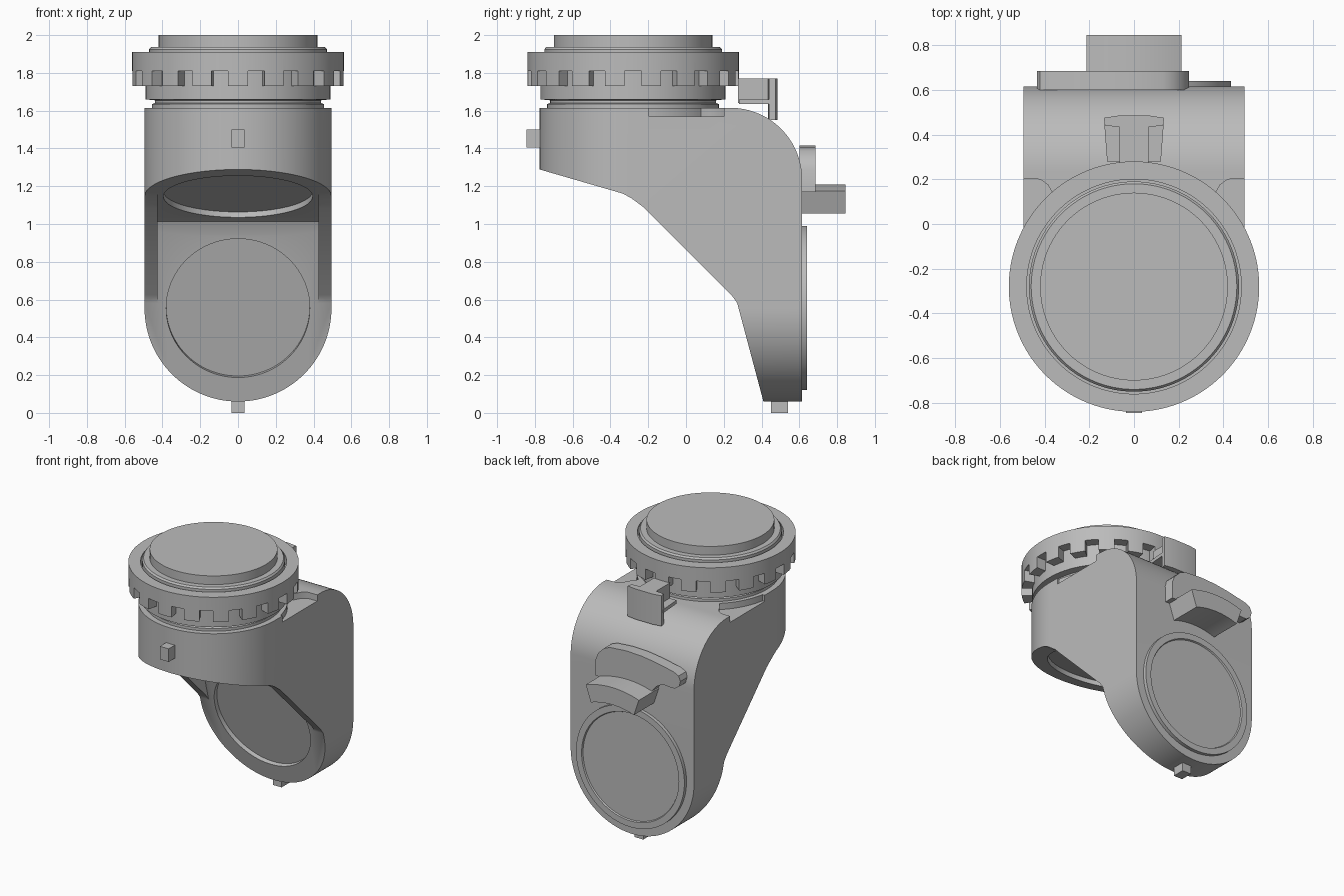
import bpy, bmesh
from math import sin, cos, pi, radians
from mathutils import Vector, Matrix

old = bpy.data.objects.get("Cube")
if old:
    bpy.data.objects.remove(old, do_unlink=True)

grey = bpy.data.materials.new("plain grey")
grey.use_nodes = True
COLOR = (0.5, 0.5, 0.5, 1)
grey.diffuse_color = COLOR
grey.node_tree.nodes["Principled BSDF"].inputs["Base Color"].default_value = COLOR

NECK_Y = -0.28    # vertical pipe axis
PORT_Z = 0.555    # horizontal pipe axis
R = 0.495         # body radius


def finish(name, bm):
    bmesh.ops.recalc_face_normals(bm, faces=bm.faces)
    mesh = bpy.data.meshes.new(name)
    bm.to_mesh(mesh)
    bm.free()
    mesh.materials.append(grey)
    ob = bpy.data.objects.new(name, mesh)
    bpy.context.collection.objects.link(ob)
    return ob


def prism(name, pts, axis, lo, hi):
    """Extrude a flat outline along x (y,z), y (x,z) or z (x,y)."""
    place = {"x": lambda p, d: (d, p[0], p[1]),
             "y": lambda p, d: (p[0], d, p[1]),
             "z": lambda p, d: (p[0], p[1], d)}[axis]
    bm = bmesh.new()
    a = [bm.verts.new(place(p, lo)) for p in pts]
    b = [bm.verts.new(place(p, hi)) for p in pts]
    bm.faces.new(a)
    bm.faces.new(b[::-1])
    for i in range(len(pts)):
        j = (i + 1) % len(pts)
        bm.faces.new((a[i], a[j], b[j], b[i]))
    return finish(name, bm)


def box(name, lo, hi):
    pts = [(lo[0], lo[1]), (hi[0], lo[1]), (hi[0], hi[1]), (lo[0], hi[1])]
    return prism(name, pts, "z", lo[2], hi[2])


def lathe(name, profile, origin, direction, steps=96):
    """Spin a (radius, height) profile round an axis."""
    bm = bmesh.new()
    vs = [bm.verts.new((r, 0, h)) for r, h in profile]
    es = [bm.edges.new(e) for e in zip(vs, vs[1:])]
    bmesh.ops.spin(bm, geom=vs + es, cent=(0, 0, 0), axis=(0, 0, 1),
                   angle=2 * pi, steps=steps, use_merge=True)
    bmesh.ops.remove_doubles(bm, verts=bm.verts, dist=1e-5)
    turn = Vector((0, 0, 1)).rotation_difference(Vector(direction)).to_matrix().to_4x4()
    bm.transform(Matrix.Translation(origin) @ turn)
    return finish(name, bm)


def arc(cx, cy, r, a0, a1, n):
    angles = [radians(a0 + (a1 - a0) * i / n) for i in range(n + 1)]
    return [(cx + r * cos(a), cy + r * sin(a)) for a in angles]


def boolean(ob, other, op):
    mod = ob.modifiers.new(op, "BOOLEAN")
    mod.operation = op
    mod.solver = "EXACT"
    mod.object = other
    bpy.context.view_layer.update()
    result = bpy.data.meshes.new_from_object(
        ob.evaluated_get(bpy.context.evaluated_depsgraph_get()))
    ob.modifiers.clear()
    ob.data = result
    bpy.data.objects.remove(other, do_unlink=True)


# Elbow body: side profile, two thin side webs, trimmed to round ends
body = prism("elbow_body",
             [(-0.9, 1.325), (0.1, 1.035), (0.145, 1.012), (0.17, 0.96), (0.426, 0)]
             + [(0.615, 0)] + arc(0.235, 1.235, 0.38, 0, 90, 24) + [(-0.9, 1.615)],
             "x", -0.6, 0.6)
web = [(-0.37, 1.18), (-0.29, 1.137), (-0.22, 1.085), (0.24, 0.625), (0.28, 0.57),
       (0.305, 0.48), (0.5, 0.5), (0.5, 1.3), (-0.3, 1.3)]
for s in (-1, 1):
    boolean(body, prism("web", web, "x", 0.425 * s, 0.57 * s), "UNION")
plan = arc(0, NECK_Y, R, 180, 360, 64) + [(R, 0.8), (-R, 0.8)]
boolean(body, prism("plan", plan, "z", -0.2, 2), "INTERSECT")
front = arc(0, PORT_Z, R, 180, 360, 64) + [(R, 2), (-R, 2)]
boolean(body, prism("front", front, "y", -1.2, 1), "INTERSECT")

# Shallow round recesses inside the elbow
for r, origin, axis in ((0.395, (0, NECK_Y, 1.145), (0, 0.29, 1)),
                        (0.38, (0, 0.28, PORT_Z), (0, 1, 0.265))):
    cutter = lathe("recess", [(0, -0.03), (r, -0.03), (r, 0.03), (0, 0.03)], origin, axis)
    boolean(body, cutter, "DIFFERENCE")

# Shoulder pockets beside the neck
pocket = arc(0, NECK_Y, 0.485, 10, 48, 12) + [
    (0.36, 0.13), (0.385, 0.175), (0.42, 0.2), (0.6, 0.205), (0.6, -0.19)]
for s in (-1, 1):
    boolean(body, prism("pocket", [(x * s, y) for x, y in pocket], "z", 1.57, 1.8),
            "DIFFERENCE")

# Neck with groove, flange and cap
neck = lathe("neck", [(0, 1.58), (0.455, 1.58), (0.455, 1.635), (0.44, 1.64),
                      (0.44, 1.655), (0.49, 1.66), (0.49, 1.85), (0, 1.85)],
             (0, NECK_Y, 0), (0, 0, 1))
cap = lathe("top_cap", [(0, 1.88), (0.47, 1.88), (0.47, 1.925), (0.46, 1.937),
                        (0.42, 1.937), (0.42, 2), (0, 2)], (0, NECK_Y, 0), (0, 0, 1))

# Locking ring with a row of notches
ring = lathe("locking_ring", [(0.48, 1.73), (0.56, 1.73), (0.56, 1.91), (0.48, 1.91),
                              (0.48, 1.73)], (0, NECK_Y, 0), (0, 0, 1), 144)
bm = bmesh.new()
for i in range(18):
    spot = Matrix.Translation((0, NECK_Y, 1.76)) @ Matrix.Rotation(radians(20 * i), 4, "Z")
    bmesh.ops.create_cube(bm, size=1, matrix=spot @ Matrix.Translation((0.55, 0, 0))
                          @ Matrix.Diagonal((0.2, 0.09, 0.1, 1)))
boolean(ring, finish("notches", bm), "DIFFERENCE")

# Rear port with a raised rim
port = lathe("rear_port", [(0, 0.6), (0.435, 0.6), (0.435, 0.64), (0.39, 0.64),
                           (0.385, 0.63), (0, 0.63)], (0, 0, PORT_Z), (0, 1, 0))

# Rear lever: flat leaf plate and curved grip
plate = prism("lever_plate",
              [(0.245, 1.17), (0.245, 1.29), (0.225, 1.34), (0.18, 1.385), (0.13, 1.405),
               (0, 1.415), (-0.12, 1.41), (-0.23, 1.395), (-0.38, 1.365), (-0.42, 1.345),
               (-0.435, 1.31), (-0.425, 1.27), (-0.39, 1.245), (-0.35, 1.245),
               (-0.29, 1.25), (-0.24, 1.22), (-0.2, 1.17)], "y", 0.6, 0.685)
grip = prism("lever_grip", arc(0, PORT_Z, 0.655, 71, 109, 20)
             + arc(0, PORT_Z, 0.53, 109, 71, 20), "y", 0.6, 0.845)

# Latch behind the ring: T shaped block on a small shelf
box("latch_stem", (-0.065, 0.275, 1.64), (0.065, 0.45, 1.77))
prism("latch_plate", [(-0.135, 0.475), (-0.07, 0.485), (0.07, 0.485), (0.135, 0.475),
                      (0.13, 0.44), (0.07, 0.435), (-0.07, 0.435), (-0.13, 0.44)],
      "z", 1.55, 1.77)
prism("latch_shelf", [(-0.12, 0.28), (0.12, 0.28), (0.133, 0.45), (-0.133, 0.45)],
      "z", 1.635, 1.66)

# Alignment tabs
box("front_tab", (-0.035, -0.845, 1.405), (0.035, -0.75, 1.5))
box("bottom_tab", (-0.035, 0.45, 0), (0.035, 0.54, 0.09))

for ob in bpy.context.collection.objects:
    if ob.type == "MESH" and grey.name in ob.data.materials:
        ob.data.shade_smooth()
        ob.data.set_sharp_from_angle(angle=radians(30))
